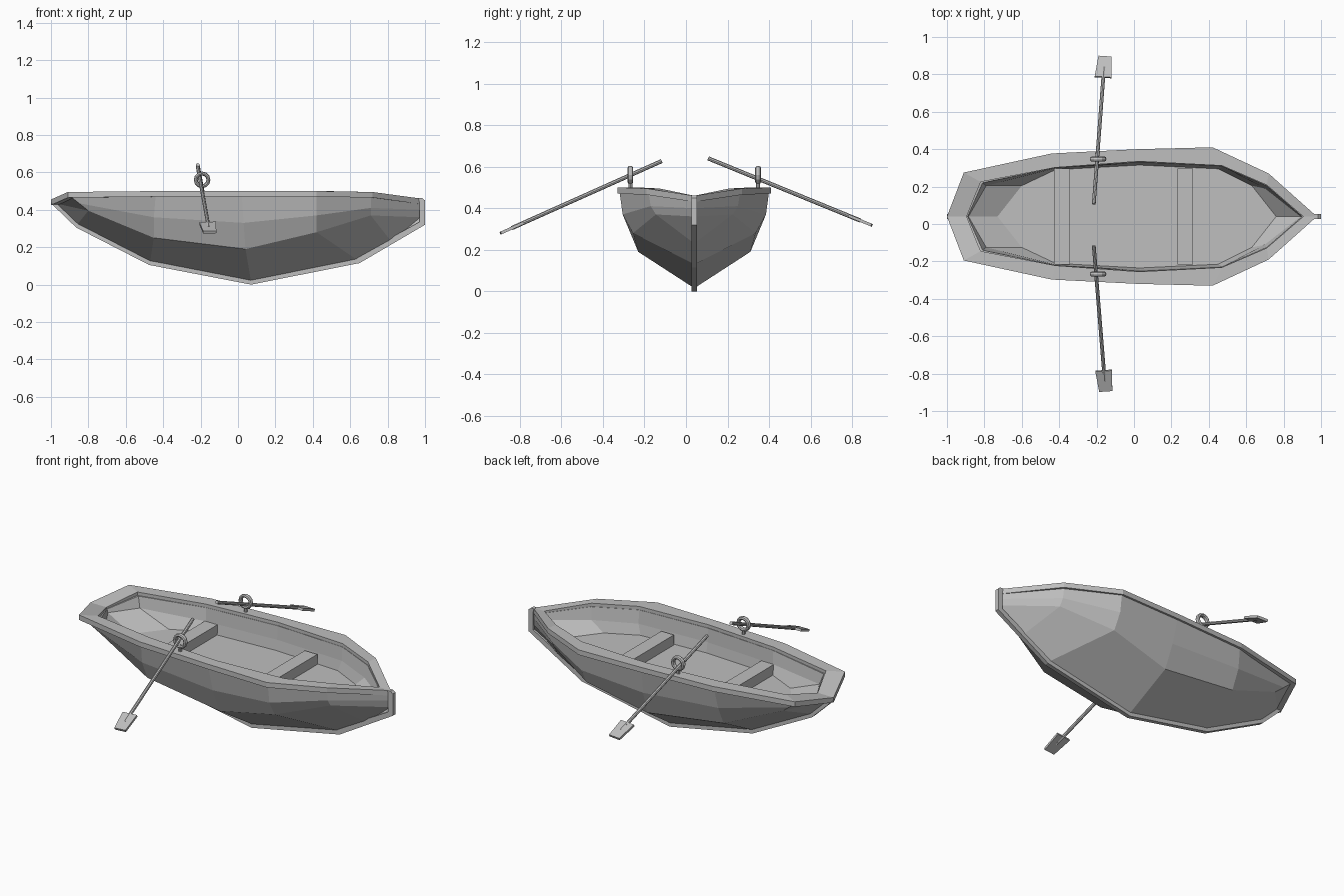
import bpy, bmesh, math
from mathutils import Vector, Matrix

if "Cube" in bpy.data.objects:
    bpy.data.objects.remove(bpy.data.objects["Cube"])

CY = 0.04  # boat centreline
grey = bpy.data.materials.new("weathered grey")
grey.diffuse_color = (0.52, 0.52, 0.52, 1)
grey.use_nodes = True
grey.node_tree.nodes["Principled BSDF"].inputs["Base Color"].default_value = grey.diffuse_color


def finish(name, bm):
    bmesh.ops.remove_doubles(bm, verts=bm.verts, dist=0.0005)
    bmesh.ops.recalc_face_normals(bm, faces=bm.faces)
    me = bpy.data.meshes.new(name)
    bm.to_mesh(me)
    bm.free()
    me.materials.append(grey)
    ob = bpy.data.objects.new(name, me)
    bpy.context.collection.objects.link(ob)
    return ob


def face(bm, pts):
    """Add a face, dropping repeated corners."""
    out = []
    for p in pts:
        if not any((Vector(p) - Vector(q)).length < 1e-4 for q in out):
            out.append(p)
    if len(out) > 2:
        bm.faces.new([bm.verts.new(p) for p in out])


def loft_half(name, rows, closed=False, floor=False):
    """Loft rows of points for one side, then mirror over the centreline."""
    bm = bmesh.new()
    pairs = list(zip(rows, rows[1:]))
    if closed:
        pairs.append((rows[-1], rows[0]))
    for s in (1, -1):
        m = lambda p: (p[0], CY + s * p[1], p[2])
        for a, b in pairs:
            for i in range(len(a) - 1):
                face(bm, [m(a[i]), m(a[i + 1]), m(b[i + 1]), m(b[i])])
        if floor:
            face(bm, [m(p) for p in rows[-1]])
    return finish(name, bm)


# Hull: keel, chine, bilge and rim rows outside, then inner wall and floor
tip = (-0.98, 0, 0.435)
FZ = 0.34
keel = [tip, (-.86, 0, .32), (-.47, 0, .12), (.07, 0, .015), (.64, 0, .13), (.82, 0, .23), (.975, 0, .32)]
chine = [tip, (-.80, .19, .395), (-.45, .25, .25), (.04, .27, .19), (.42, .295, .28), (.71, .185, .37), (.975, 0, .36)]
bilge = [tip, (-.85, .205, .435), (-.45, .30, .36), (.03, .32, .33), (.42, .345, .37), (.71, .21, .41), (.975, 0, .40)]
rim = [tip, (-.90, .22, .475), (-.44, .325, .48), (.02, .35, .48), (.42, .36, .48), (.71, .22, .475), (.975, 0, .44)]
inner = [(-.89, 0, .445), (-.81, .18, .475), (-.42, .26, .48), (.03, .292, .48), (.47, .27, .48), (.71, .165, .475), (.90, 0, .45)]
wall = [(-.885, 0, .425), (-.79, .165, .415), (-.42, .257, .40), (.03, .285, .40), (.47, .265, .40), (.70, .15, .405), (.89, 0, .41)]
deck = [(-.73, 0), (-.60, .165), (-.42, .25), (.03, .275), (.45, .255), (.63, .165), (.76, 0)]
loft_half("hull", [keel, chine, bilge, rim, inner, wall, [(x, y, FZ) for x, y in deck]], floor=True)

# Gunwale: flat band round the top edge
outer_xy = [(-1, 0), (-.91, .235), (-.44, .337), (.02, .36), (.42, .37), (.72, .23), (.978, 0)]
inner_xy = [(-.895, 0), (-.82, .185), (-.42, .262), (.03, .295), (.47, .272), (.71, .168), (.905, 0)]
tops = [.455, .495, .5, .5, .5, .495, .46]
band = lambda xy, d: [(x, y, z - d) for (x, y), z in zip(xy, tops)]
loft_half("gunwale", [band(outer_xy, .03), band(outer_xy, 0), band(inner_xy, 0), band(inner_xy, .03)], closed=True)

# Keel strip and bow post
low = [(-1, .435), (-.865, .305), (-.475, .105), (.07, 0), (.65, .115), (1, .32), (1, .45), (.985, .462)]
high = [(-.96, .44), (-.85, .33), (-.465, .135), (.07, .03), (.63, .145), (.97, .335), (.97, .44), (.965, .462)]
bm = bmesh.new()
m = 0.0125
sides = [[(x, CY - m, z) for x, z in low], [(x, CY + m, z) for x, z in low],
         [(x, CY + m, z) for x, z in high], [(x, CY - m, z) for x, z in high]]
for k in range(4):
    a, b = sides[k], sides[(k + 1) % 4]
    for i in range(len(low) - 1):
        face(bm, [a[i], a[i + 1], b[i + 1], b[i]])
for i in (0, -1):
    face(bm, [s[i] for s in sides])
finish("keel_strip", bm)


def box(name, size, loc):
    bm = bmesh.new()
    bmesh.ops.create_cube(bm, size=1, matrix=Matrix.Translation(loc) @ Matrix.Diagonal((*size, 1)))
    return finish(name, bm)


# Two bench seats
box("stern_seat", (.083, .515, .06), (-.385, CY, .37))
box("bow_seat", (.083, .515, .06), (.273, CY, .37))


def oar(name, grip, end):
    """Eight-sided shaft with a tapered flat blade."""
    grip, end = Vector(grip), Vector(end)
    d = (end - grip).normalized()
    rot = d.to_track_quat('Z', 'Y').to_matrix().to_4x4()
    shaft_end = end - d * .06
    bm = bmesh.new()
    bmesh.ops.create_cone(bm, cap_ends=True, segments=8, radius1=.01, radius2=.01,
                          depth=(shaft_end - grip).length,
                          matrix=Matrix.Translation((grip + shaft_end) / 2) @ rot)
    finish(name + "_shaft", bm)
    w = Vector((1, 0, 0))
    w = (w - d * w.dot(d)).normalized()
    n = d.cross(w) * .007
    bm = bmesh.new()
    corners = [end - d * .12 - w * .046, end - d * .12 + w * .044, end + w * .036, end - w * .034]
    up, dn = [c + n for c in corners], [c - n for c in corners]
    face(bm, up)
    face(bm, dn)
    for i in range(4):
        j = (i + 1) % 4
        face(bm, [up[i], up[j], dn[j], dn[i]])
    finish(name + "_blade", bm)


oar("left_oar", (-.215, .107, .64), (-.156, .895, .318))
oar("right_oar", (-.215, -.117, .627), (-.152, -.893, .28))

# Oarlocks: ring standing on a short pin
for name, y in (("left", CY + .307), ("right", CY - .308)):
    bpy.ops.mesh.primitive_torus_add(major_segments=12, minor_segments=8, major_radius=.034,
                                     minor_radius=.0105, location=(-.192, y, .56),
                                     rotation=(math.pi / 2, 0, 0))
    ring = bpy.context.object
    ring.name = name + "_oarlock_ring"
    ring.scale = (1, 1, 1.3)
    ring.data.materials.append(grey)
    bm = bmesh.new()
    bmesh.ops.create_cone(bm, cap_ends=True, segments=8, radius1=.01, radius2=.01, depth=.045,
                          matrix=Matrix.Translation((-.192, y, .505)))
    finish(name + "_oarlock_pin", bm)
